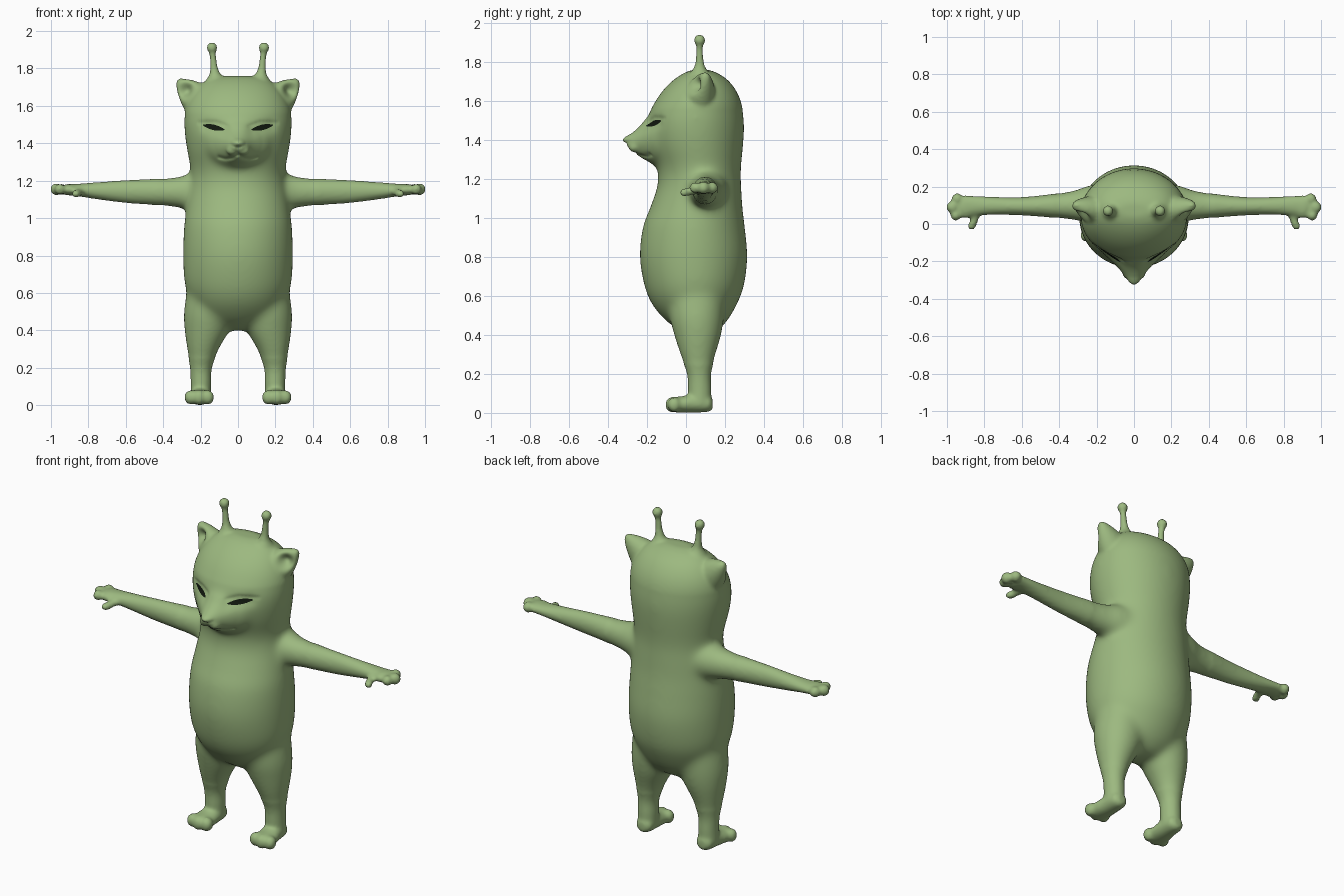
import bpy, bmesh, math
from mathutils import Vector, Matrix
from mathutils.bvhtree import BVHTree

if "Cube" in bpy.data.objects:
    bpy.data.objects.remove(bpy.data.objects["Cube"])

X, Y, Z = Vector((1, 0, 0)), Vector((0, 1, 0)), Vector((0, 0, 1))


def material(name, colour):
    m = bpy.data.materials.new(name)
    m.diffuse_color = (*colour, 1)
    m.use_nodes = True
    m.node_tree.nodes["Principled BSDF"].inputs["Base Color"].default_value = m.diffuse_color
    return m


green = material("sage green", (0.335, 0.485, 0.215))
dark = material("eye black", (0.006, 0.010, 0.005))
bm = bmesh.new()


def spline(rows, steps=5):
    """Catmull-Rom interpolation of rows of numbers."""
    out = []
    for i in range(len(rows) - 1):
        a, b, c, d = (rows[min(max(k, 0), len(rows) - 1)] for k in (i - 1, i, i + 1, i + 2))
        for s in range(steps):
            t = s / steps
            out.append([0.5 * (2 * q + (r - p) * t + (2 * p - 5 * q + 4 * r - w) * t * t
                               + (3 * q - p - 3 * r + w) * t ** 3)
                        for p, q, r, w in zip(a, b, c, d)])
    return out + [list(rows[-1])]


def loft(rows, u, v, sides=(1,), n=40):
    """Closed tube through rows of (x, y, z, radius along u, radius along v)."""
    for s in sides:
        rings = []
        for x, y, z, ru, rv in spline(rows):
            ring = []
            for k in range(n):
                a = math.tau * k / n
                p = Vector((x, y, z)) + u * ru * math.cos(a) + v * rv * math.sin(a)
                ring.append(bm.verts.new((p.x * s, p.y, p.z)))
            rings.append(ring)
        for r, q in zip(rings, rings[1:]):
            for k in range(n):
                bm.faces.new((r[k], r[(k + 1) % n], q[(k + 1) % n], q[k]))
        bm.faces.new(rings[0])
        bm.faces.new(rings[-1])


def ball(x, y, z, rx, ry, rz, sides=(1, -1)):
    for s in sides:
        bmesh.ops.create_uvsphere(bm, u_segments=24, v_segments=16, radius=1,
                                  matrix=Matrix.LocRotScale((x * s, y, z), None, (rx, ry, rz)))


BOTH = (1, -1)

# Torso and head: height, half width, front y, back y
profile = [(.40, .05, .0, .12), (.42, .12, -.03, .16), (.47, .20, -.10, .21), (.55, .25, -.17, .258),
           (.65, .285, -.213, .297), (.80, .294, -.237, .315), (.95, .289, -.222, .302),
           (1.05, .277, -.185, .29), (1.15, .262, -.15, .284), (1.22, .253, -.143, .281),
           (1.28, .257, -.155, .284), (1.36, .272, -.185, .292), (1.45, .285, -.20, .298),
           (1.53, .288, -.19, .294), (1.60, .276, -.155, .28), (1.66, .248, -.112, .252),
           (1.71, .205, -.06, .21), (1.745, .15, -.005, .155), (1.76, .08, .04, .11)]
loft([(0, (f + b) / 2, z, w, (b - f) / 2) for z, w, f, b in profile], X, Y, n=64)

# Muzzle: y, half width, bottom z, top z
muzzle = [(-.08, .21, 1.25, 1.57), (-.16, .165, 1.268, 1.55), (-.20, .12, 1.29, 1.515),
          (-.24, .08, 1.315, 1.468), (-.28, .05, 1.343, 1.434), (-.31, .032, 1.373, 1.418),
          (-.324, .014, 1.388, 1.408)]
loft([(0, y, (a + b) / 2, w, (b - a) / 2) for y, w, a, b in muzzle], X, Z)
ball(0, -.303, 1.400, .034, .02, .017, (1,))
ball(.03, -.262, 1.362, .034, .034, .026)

# Arms
loft([(.12, .10, 1.145, .13, .115), (.25, .105, 1.142, .10, .10), (.32, .10, 1.138, .08, .083),
      (.45, .097, 1.14, .062, .07), (.6, .095, 1.142, .049, .061), (.75, .097, 1.146, .048, .046),
      (.85, .097, 1.15, .054, .034), (.90, .095, 1.152, .058, .03)], Y, Z, BOTH)

# Hands: palm, three fingers and a thumb
ball(.90, .092, 1.152, .055, .062, .031)
for fx, fy, r in ((.945, .134, .031), (.971, .09, .033), (.953, .046, .029)):
    ball(fx, fy, 1.154, r, r, r)
loft([(.84, .07, 1.145, .03, .022), (.855, .02, 1.135, .022, .02), (.866, -.008, 1.13, .025, .022),
      (.869, -.03, 1.13, .014, .012)], X, Z, BOTH)

# Legs
loft([(.15, .055, .64, .12, .14), (.154, .055, .5, .136, .14), (.166, .06, .4, .121, .122),
      (.187, .061, .3, .086, .092), (.198, .067, .2, .059, .062), (.198, .07, .12, .055, .06),
      (.199, .07, .05, .055, .06)], X, Y, BOTH)

# Feet and toes
loft([(.198, .137, .045, .022, .025), (.198, .115, .048, .048, .043), (.2, .04, .05, .057, .049),
      (.205, -.02, .043, .064, .042), (.207, -.06, .043, .069, .039), (.208, -.085, .043, .05, .028)],
     X, Z, BOTH)
for tx, ty, r in ((.163, -.062, .036), (.208, -.07, .037), (.253, -.06, .035)):
    ball(tx, ty, .042, r, r, r + .004)

# Ears, lying along a slanted axis
slant = Vector((-.69, 0, .73)).normalized()
loft([(.20, .075, 1.62, .10, .08), (.249, .078, 1.666, .077, .068), (.287, .085, 1.702, .052, .05),
      (.314, .096, 1.728, .025, .026), (.325, .10, 1.739, .01, .01)], slant, Y, BOTH)

# Horns with round tips
loft([(.115, .07, 1.68, .08, .08), (.118, .07, 1.742, .05, .05), (.122, .07, 1.765, .033, .033),
      (.128, .07, 1.80, .022, .022), (.134, .07, 1.86, .018, .018), (.138, .07, 1.90, .02, .02)],
     X, Y, BOTH)
ball(.139, .07, 1.911, .03, .03, .03)

# Fuse everything into one skin
bmesh.ops.recalc_face_normals(bm, faces=bm.faces[:])
raw = bpy.data.meshes.new("parts")
bm.to_mesh(raw)
bm.free()
body = bpy.data.objects.new("cat_body", raw)
bpy.context.collection.objects.link(body)
remesh = body.modifiers.new("fuse", 'REMESH')
remesh.mode = 'VOXEL'
remesh.voxel_size = 0.009
skin = bpy.data.meshes.new_from_object(body.evaluated_get(bpy.context.evaluated_depsgraph_get()))
body.modifiers.clear()
body.data = skin
bpy.data.meshes.remove(raw)
skin.name = "cat_body"

bm = bmesh.new()
bm.from_mesh(skin)


def relax(verts, times):
    for _ in range(times):
        bmesh.ops.smooth_vert(bm, verts=verts, factor=0.5,
                              use_axis_x=True, use_axis_y=True, use_axis_z=True)


# Blend shoulders, hips and cheeks broadly, small parts lightly
relax([v for v in bm.verts if abs(v.co.x) < .42 and .25 < v.co.z < 1.56
       and not (v.co.y < -.2 and v.co.z > 1.3)], 35)
relax(bm.verts[:], 4)


def crease(path, width, depth):
    """Press a groove into the face along a path of (x, z), mirrored."""
    for v in bm.verts:
        if v.co.y < -.08 and 1.25 < v.co.z < 1.6:
            p = Vector((abs(v.co.x), v.co.z))
            d = 9
            for a, b in zip(path, path[1:]):
                a, b = Vector(a), Vector(b)
                t = max(0, min(1, (p - a).dot(b - a) / (b - a).length_squared))
                d = min(d, (p - a - (b - a) * t).length)
            v.co.y += depth * math.exp(-(d / width) ** 2)


crease([(.08, 1.475), (.17, 1.492)], .035, .014)                      # eye sockets
crease([(.06, 1.492), (.12, 1.514), (.21, 1.51)], .009, .005)         # upper lids
crease([(0, 1.38), (0, 1.342)], .009, .012)                           # lip line
crease([(0, 1.342), (.03, 1.322), (.065, 1.316), (.1, 1.325)], .009, .011)  # mouth
crease([(.006, 1.378), (.036, 1.392)], .008, .008)                    # nostrils

# Hollow the ears from the front outer side
bm.normal_update()
for v in bm.verts:
    if v.normal.y < .15 and v.co.z > 1.56:
        d = (Vector((abs(v.co.x), v.co.y, v.co.z)) - Vector((.285, .035, 1.685))).length
        push = .06 * math.exp(-(d / .038) ** 2)
        v.co += Vector((-.35 * math.copysign(push, v.co.x), .85 * push, -.1 * push))
relax(bm.verts[:], 1)
for v in bm.verts:
    v.co.z = max(v.co.z, 0)
bm.normal_update()
tree = BVHTree.FromBMesh(bm)
bm.to_mesh(skin)
bm.free()
skin.materials.clear()
skin.materials.append(green)
skin.shade_smooth()

# Eyes: thin almond plates that hug the face
N, M = 20, 5
for name, side in (("left_eye", 1), ("right_eye", -1)):
    eye = bmesh.new()
    grid = []
    for i in range(N + 1):
        t = i / N
        x = side * (.072 + .116 * t)
        arch = math.sin(math.pi * (.02 + .96 * t)) ** .8
        row = []
        for j in range(M + 1):
            z = 1.473 + .024 * t + arch * (-.015 + .030 * j / M)
            hit = tree.ray_cast(Vector((x, -1, z)), Y)[0]
            row.append(eye.verts.new((x, (hit.y if hit else -.18) - .004, z)))
        grid.append(row)
    for i in range(N):
        for j in range(M):
            f = [grid[i][j], grid[i + 1][j], grid[i + 1][j + 1], grid[i][j + 1]]
            eye.faces.new(f if side > 0 else f[::-1])
    mesh = bpy.data.meshes.new(name)
    eye.to_mesh(mesh)
    eye.free()
    mesh.materials.append(dark)
    mesh.shade_smooth()
    bpy.context.collection.objects.link(bpy.data.objects.new(name, mesh))
